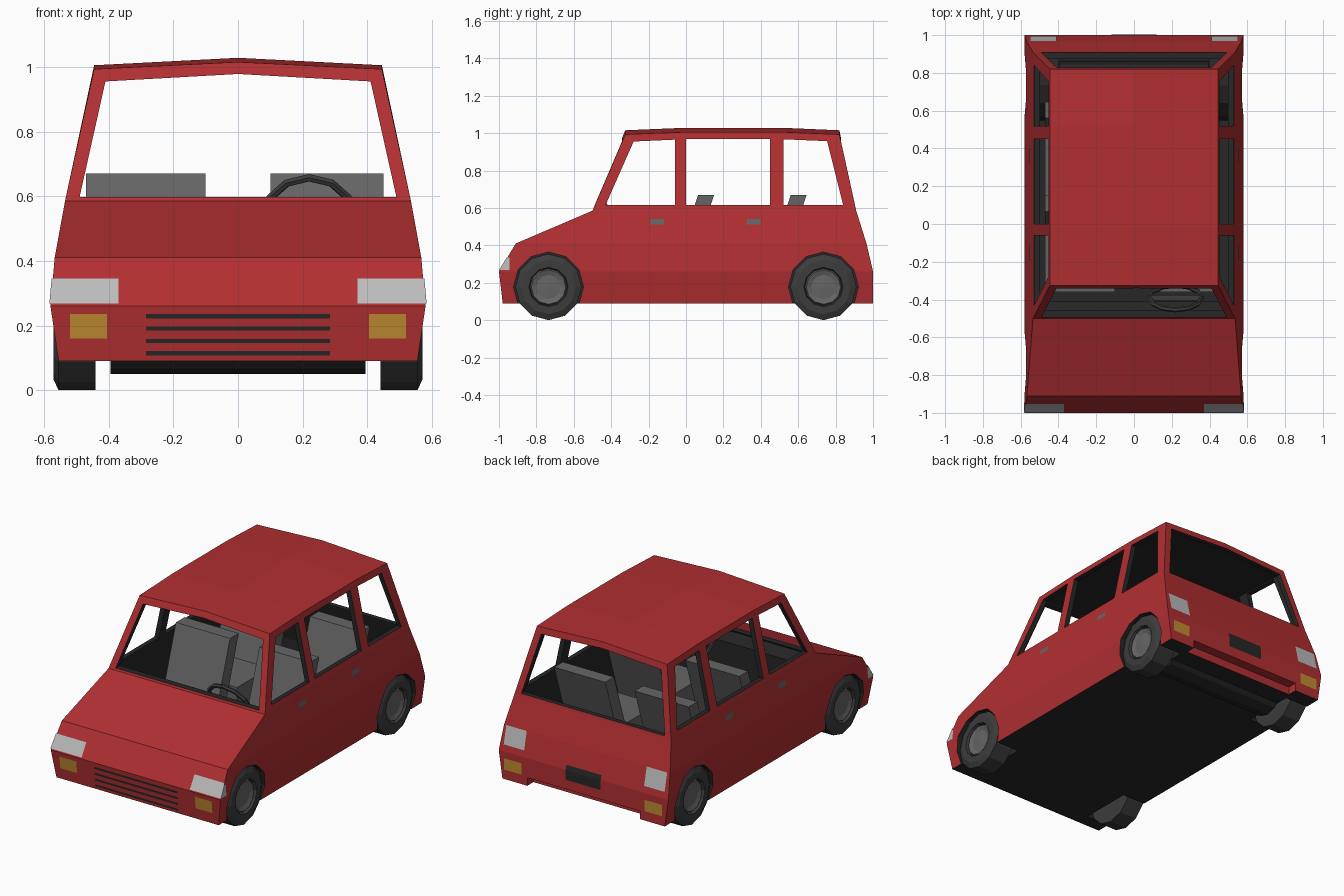
import bpy, bmesh, math

if "Cube" in bpy.data.objects:
    bpy.data.objects.remove(bpy.data.objects["Cube"])

def material(name, c):
    m = bpy.data.materials.new(name)
    m.diffuse_color = (*c, 1)
    m.use_nodes = True
    m.node_tree.nodes["Principled BSDF"].inputs["Base Color"].default_value = m.diffuse_color
    return m

RED = material("red paint", (0.44, 0.028, 0.031))
DARK = material("dark trim", (0.02, 0.02, 0.02))
TYRE = material("tyre rubber", (0.045, 0.045, 0.045))
GREY = material("grey", (0.13, 0.13, 0.13))
LAMP = material("lamp glass", (0.5, 0.5, 0.5))
AMBER = material("amber", (0.53, 0.26, 0.03))

def make(name, verts, faces, *mats, fix=True):
    me = bpy.data.meshes.new(name)
    me.from_pydata(verts, [], faces)
    if fix:
        bm = bmesh.new()
        bm.from_mesh(me)
        bmesh.ops.recalc_face_normals(bm, faces=bm.faces)
        bm.to_mesh(me)
        bm.free()
    for m in mats:
        me.materials.append(m)
    ob = bpy.data.objects.new(name, me)
    bpy.context.collection.objects.link(ob)
    return ob

def prism(name, pts, axis, a, b, mat):
    """Extrude a (y,z) outline along x, or an (x,z) outline along y."""
    put = (lambda p, t: (t, p[0], p[1])) if axis == 'x' else (lambda p, t: (p[0], t, p[1]))
    n = len(pts)
    v = [put(p, t) for t in (a, b) for p in pts]
    f = [tuple(range(n)), tuple(range(n, 2 * n))]
    f += [(i, (i + 1) % n, (i + 1) % n + n, i + n) for i in range(n)]
    return make(name, v, f, mat)

def rect(a, b, c, d):
    return [(a, c), (b, c), (b, d), (a, d)]

def circle(y, z, r, n=12):
    return [(y + r * math.sin(i * math.tau / n), z - r * math.cos(i * math.tau / n)) for i in range(n)]

# Body levels: height, half width, front y, back y
LEVELS = [(0.09, 0.555, -0.98, 1.0), (0.26, 0.58, -1.0, 1.0), (0.41, 0.567, -0.91, 0.965),
          (0.585, 0.535, -0.5, 0.91), (0.993, 0.445, -0.325, 0.82)]

def at(z):
    for p, q in zip(LEVELS, LEVELS[1:]):
        if z <= q[0]:
            t = (z - p[0]) / (q[0] - p[0])
            return [a + (b - a) * t for a, b in zip(p, q)]
    return list(LEVELS[-1])

def stack(name, levels, *mats):
    """Loft rings upwards and close with a crowned roof."""
    v, f = [], []
    for k, (z, w, yf, yb) in enumerate(levels):
        y1, y2 = yf + 0.27 * (yb - yf), yf + 0.74 * (yb - yf)
        top = k == len(levels) - 1
        for x, y in [(-w, yf), (0, yf), (w, yf), (w, y1), (w, y2),
                     (w, yb), (0, yb), (-w, yb), (-w, y2), (-w, y1)]:
            crown = (0.022 if x == 0 else 0.012 if y in (y1, y2) else 0) if top else 0
            v.append((x, y, z + crown))
        if k:
            o = 10 * k
            f += [(o - 10 + i, o - 10 + (i + 1) % 10, o + (i + 1) % 10, o + i) for i in range(10)]
    f.append(tuple(range(10)))
    n = len(v)
    v += [(0, y1, z + 0.035), (0, y2, z + 0.035)]
    left, right = [o, o + 9, o + 8, o + 7], [o + 2, o + 3, o + 4, o + 5]
    mid = [o + 1, n, n + 1, o + 6]
    for i in range(3):
        f.append((left[i], mid[i], mid[i + 1], left[i + 1]))
        f.append((mid[i], right[i], right[i + 1], mid[i + 1]))
    return make(name, v, f, *mats)

body = stack("body_shell", LEVELS, RED, DARK)
for p in body.data.polygons:
    p.material_index = int(p.normal.z < -0.9)

# Cutters: cabin, windows, wheel wells, rear notch
WHEELS = [(s, y) for s in (-1, 1) for y in (-0.735, 0.735)]
inner = [(z, w - 0.03, yf + 0.04, yb - 0.03) for z, w, yf, yb in [at(0.15)] + LEVELS[1:4]]
inner.append((0.963, 0.42, -0.295, 0.795))
cutters = [stack("cabin_cutter", inner, DARK),
           prism("screen_cutter", [(-0.49, 0.597), (0.49, 0.597), (0.41, 0.955), (0, 0.978), (-0.41, 0.955)],
                 'y', -1.2, 1.2, DARK)]
for pts in ([(-0.43, 0.615), (-0.06, 0.615), (-0.06, 0.965), (-0.28, 0.955)],
            rect(0.0, 0.45, 0.615, 0.968),
            [(0.52, 0.615), (0.84, 0.615), (0.755, 0.957), (0.52, 0.967)]):
    cutters.append(prism("window_cutter", pts, 'x', -0.8, 0.8, DARK))
for s, y in WHEELS:
    cutters.append(prism("well_cutter", circle(y, 0.177, 0.187), 'x', s * 0.4, s * 0.8, DARK))
cutters.append(prism("notch_cutter", rect(0.94, 1.2, -0.1, 0.14), 'x', -0.385, 0.385, RED))

bpy.context.view_layer.objects.active = body
for c in cutters:
    m = body.modifiers.new("cut", 'BOOLEAN')
    m.operation, m.solver, m.object = 'DIFFERENCE', 'EXACT', c
    m.material_mode = 'TRANSFER'
    bpy.ops.object.modifier_apply(modifier=m.name)
    bpy.data.objects.remove(c)

# Wheels: lathed tyre and hub, plus dark well liner
def lathe(name, prof, s, y, mat, n=12, cut=None):
    v, f = [], []
    for x, r in prof:
        v += [(s * x, p, q) for p, q in circle(y, 0.177, r, n)]
    for k in range(len(prof) - 1):
        f += [(k * n + i, k * n + (i + 1) % n, (k + 1) * n + (i + 1) % n, (k + 1) * n + i) for i in range(n)]
    ob = make(name, v, f, mat)
    if cut:
        bm = bmesh.new()
        bm.from_mesh(ob.data)
        bmesh.ops.bisect_plane(bm, geom=bm.verts[:] + bm.edges[:] + bm.faces[:],
                               plane_co=(0, 0, cut), plane_no=(0, 0, -1), clear_outer=True)
        bm.to_mesh(ob.data)
        bm.free()

for s, y in WHEELS:
    lathe("tyre", [(0.44, 0.001), (0.44, 0.177), (0.555, 0.177), (0.57, 0.145), (0.57, 0.105), (0.545, 0.098)],
          s, y, TYRE)
    lathe("hub", [(0.545, 0.1), (0.56, 0.092), (0.55, 0.065), (0.555, 0.001)], s, y, GREY)
    lathe("wheel_well", [(0.40, 0.001), (0.40, 0.188), (0.55, 0.188)], s, y, DARK, cut=0.092)
prism("rear_axle", circle(0.735, 0.177, 0.127), 'x', -0.395, 0.395, DARK)

# Painted plates that follow the front or back surface
E = 0.004
def plate(name, x0, x1, zs, back, mat):
    v = []
    for z in zs:
        _, w, yf, yb = at(z)
        y = yb + E if back else yf - E
        v += [(max(x0, -w - E), y, z), (min(x1, w + E), y, z)]
    f = [(2 * i, 2 * i + 1, 2 * i + 3, 2 * i + 2) for i in range(len(zs) - 1)]
    if back:
        f = [q[::-1] for q in f]
    make(name, v, f, mat, fix=False)

def side_plate(name, s, pts, mat):
    v = [(s * (at(z)[1] + E), y, z) for y, z in pts]
    f = tuple(range(len(v)))
    make(name, v, [f if s > 0 else f[::-1]], mat, fix=False)

for s in (-1, 1):
    def pair(name, a, b, zs, back, mat):
        plate(name, min(s * a, s * b), max(s * a, s * b), zs, back, mat)
    pair("headlight", 0.37, 0.7, [0.268, 0.345], False, LAMP)
    pair("front_indicator", 0.405, 0.52, [0.16, 0.235], False, AMBER)
    pair("tail_light", 0.41, 0.55, [0.30, 0.41], True, LAMP)
    pair("rear_indicator", 0.42, 0.54, [0.15, 0.22], True, AMBER)
    side_plate("headlight_side", s, [(at(0.268)[2] - E, 0.268), (-0.945, 0.268),
                                     (-0.945, 0.335), (at(0.335)[2] - E, 0.335)], LAMP)
    for y in (-0.19, 0.325):
        side_plate("door_handle", s, rect(y, y + 0.072, 0.51, 0.54), GREY)
for z in (0.108, 0.146, 0.184, 0.222):
    plate("grille_slot", -0.285, 0.285, [z, z + 0.013], False, DARK)
plate("rear_plate", -0.12, 0.12, [0.2, 0.26, 0.29], True, DARK)

# Seats, front and rear pairs
for dy in (0, 0.495):
    for a, b in ((-0.47, -0.1), (0.1, 0.45)):
        prism("seat", [(y + dy, z) for y, z in [(-0.36, 0.15), (-0.02, 0.15), (0.15, 0.67),
              (0.065, 0.67), (-0.045, 0.34), (-0.36, 0.34)]], 'x', a, b, GREY)

# Dashboard and steering wheel
prism("dashboard", [(-0.53, 0.3), (-0.42, 0.3), (-0.41, 0.54), (-0.52, 0.555)], 'x', -0.49, 0.49, DARK)
bpy.ops.mesh.primitive_torus_add(major_segments=12, minor_segments=6, major_radius=0.138, minor_radius=0.013,
                                 location=(0.22, -0.39, 0.535), rotation=(math.radians(118), 0, 0))
ring = bpy.context.object
ring.name = "steering_wheel"
ring.data.materials.append(TYRE)
prism("steering_spoke", rect(-0.405, -0.375, 0.52, 0.55), 'x', 0.085, 0.355, TYRE)
